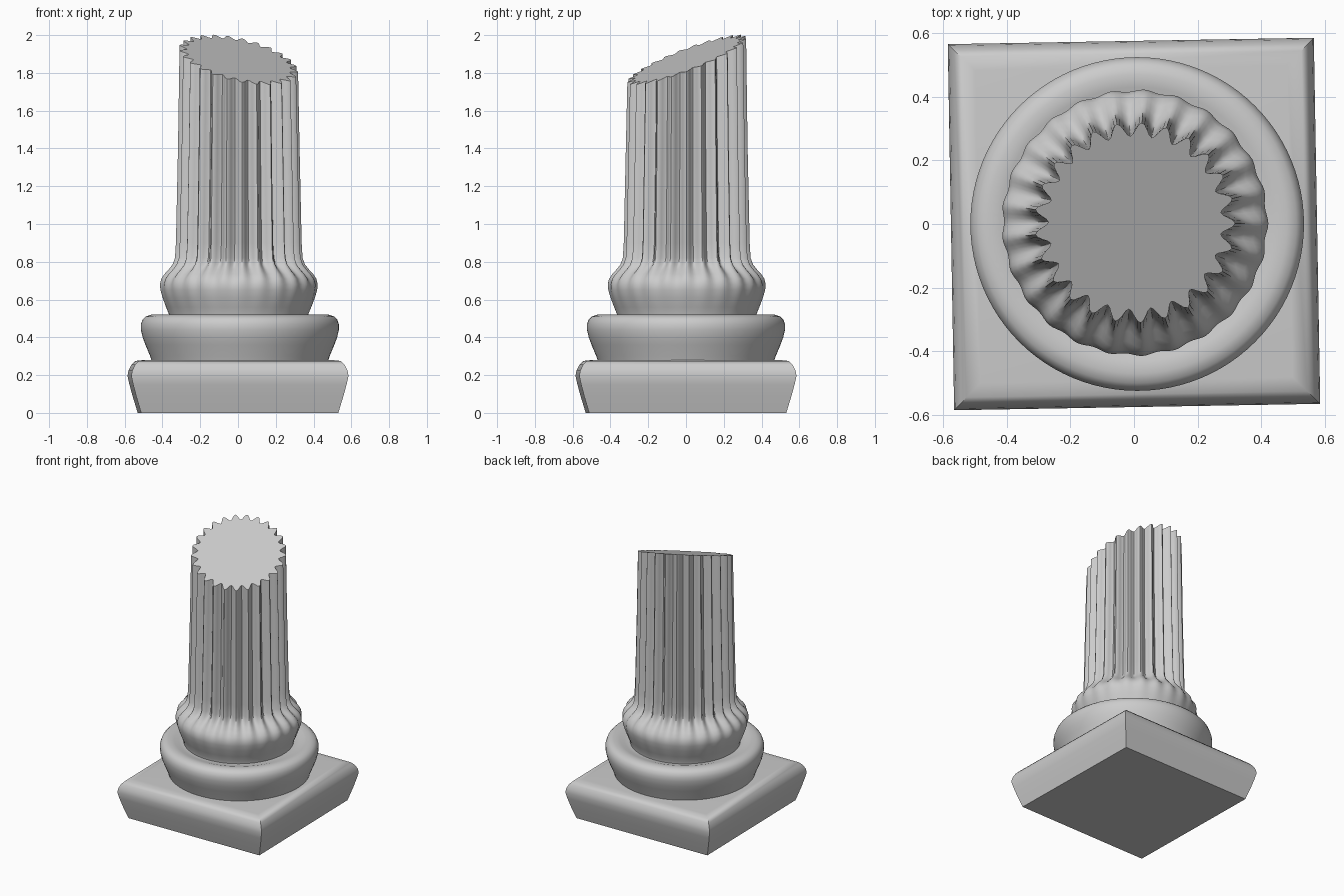
import bpy, bmesh, math

if "Cube" in bpy.data.objects:
    bpy.data.objects.remove(bpy.data.objects["Cube"])

FLUTES = 25
PHASE = math.radians(100.4)


def finish(name, rings, angle=40):
    """Skin a stack of equal-length rings, cap both ends, shade smooth."""
    bm = bmesh.new()
    loops = [[bm.verts.new(p) for p in ring] for ring in rings]
    n = len(loops[0])
    for a, b in zip(loops, loops[1:]):
        for i in range(n):
            j = (i + 1) % n
            bm.faces.new((a[i], a[j], b[j], b[i]))
    for loop in (loops[0], loops[-1]):
        centre = bm.verts.new([sum(v.co[k] for v in loop) / n for k in range(3)])
        for i in range(n):
            bm.faces.new((loop[i], loop[(i + 1) % n], centre))
    bmesh.ops.recalc_face_normals(bm, faces=bm.faces)
    mesh = bpy.data.meshes.new(name)
    bm.to_mesh(mesh)
    bm.free()
    ob = bpy.data.objects.new(name, mesh)
    bpy.context.collection.objects.link(ob)
    bpy.ops.object.select_all(action='DESELECT')
    ob.select_set(True)
    bpy.context.view_layer.objects.active = ob
    bpy.ops.object.shade_smooth_by_angle(angle=math.radians(angle))
    return ob


def circle(r, z, n=96, cx=0.01):
    return [(cx + r * math.cos(2 * math.pi * i / n),
             r * math.sin(2 * math.pi * i / n), z) for i in range(n)]


def square(h, z):
    return [(sx * h, sy * h, z) for sx, sy in ((-1, -1), (1, -1), (1, 1), (-1, 1))]


def break_height(x, y):
    return 1.87 - 0.20 * x + 0.37 * y


def fluted(r, depth, z=None):
    """Ring with narrow ridges and round flutes; z=None follows the break."""
    ring, n = [], FLUTES * 8
    for i in range(n):
        a = PHASE + 2 * math.pi * i / n
        wave = (1 - math.cos(FLUTES * (a - PHASE))) / 2
        rr = r - depth * wave
        x, y = rr * math.cos(a), rr * math.sin(a)
        ring.append((x + 0.003, y + 0.004, break_height(x, y) if z is None else z))
    return ring


# Square plinth, flaring upward and turned very slightly
plinth = finish("plinth", [square(h, z) for h, z in (
    (0.522, 0), (0.549, 0.09), (0.565, 0.15), (0.575, 0.195), (0.57, 0.225),
    (0.555, 0.255), (0.535, 0.275), (0.49, 0.28))])
plinth.rotation_euler.z = math.radians(1)

# Rounded lower base ring
finish("base_ring", [circle(r, z) for r, z in (
    (0.465, 0.27), (0.475, 0.30), (0.50, 0.36), (0.515, 0.40), (0.524, 0.44),
    (0.524, 0.47), (0.515, 0.495), (0.50, 0.51), (0.47, 0.52), (0.43, 0.515),
    (0.40, 0.505), (0.37, 0.50))])

# Fluted shaft swelling into its foot, broken off at a slant
foot = ((0.365, 0, 0.50), (0.368, 0, 0.52), (0.385, 0.001, 0.56), (0.404, 0.003, 0.61),
        (0.416, 0.005, 0.65), (0.419, 0.008, 0.68), (0.412, 0.014, 0.71),
        (0.395, 0.022, 0.735), (0.372, 0.031, 0.76), (0.352, 0.039, 0.785),
        (0.339, 0.043, 0.82), (0.334, 0.045, 0.90), (0.323, 0.045, 1.4))
finish("shaft", [fluted(*f) for f in foot] + [fluted(0.315, 0.043)], 50)
